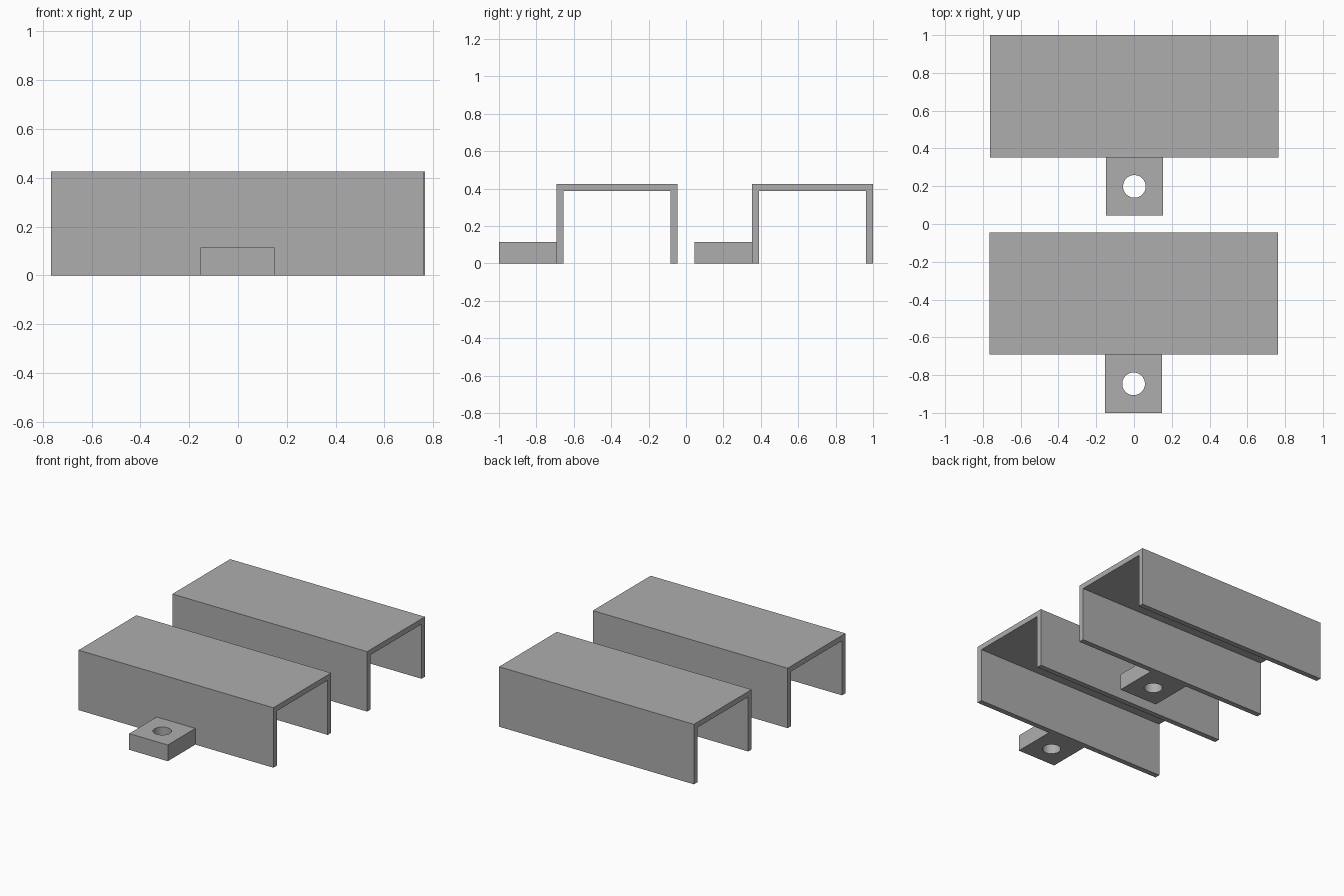
import bpy
import bmesh
from math import radians

cube = bpy.data.objects.get("Cube")
if cube:
    bpy.data.objects.remove(cube, do_unlink=True)

GREY = (0.42, 0.42, 0.42, 1)
grey = bpy.data.materials.new("plain grey")
grey.use_nodes = True
grey.diffuse_color = GREY
grey.node_tree.nodes["Principled BSDF"].inputs["Base Color"].default_value = GREY

LENGTH, DEPTH, HEIGHT, WALL = 1.528, 0.647, 0.425, 0.038
TAB_WIDTH, TAB_DEPTH, TAB_HEIGHT, HOLE_RADIUS = 0.303, 0.308, 0.115, 0.06


def make_channel(name, x, y):
    """Upside-down U profile, open at both ends, extruded along x."""
    top, inner = HEIGHT, HEIGHT - WALL
    profile = [(0, 0), (0, top), (DEPTH, top), (DEPTH, 0),
               (DEPTH - WALL, 0), (DEPTH - WALL, inner), (WALL, inner), (WALL, 0)]
    bm = bmesh.new()
    face = bm.faces.new([bm.verts.new((x - LENGTH / 2, y + py, pz)) for py, pz in profile])
    result = bmesh.ops.extrude_face_region(bm, geom=[face])
    moved = [v for v in result["geom"] if isinstance(v, bmesh.types.BMVert)]
    bmesh.ops.translate(bm, verts=moved, vec=(LENGTH, 0, 0))
    bmesh.ops.recalc_face_normals(bm, faces=bm.faces)
    mesh = bpy.data.meshes.new(name)
    bm.to_mesh(mesh)
    bm.free()
    obj = bpy.data.objects.new(name, mesh)
    bpy.context.collection.objects.link(obj)
    mesh.materials.append(grey)


def make_tab(name, x, y):
    """Mounting block with a round hole drilled straight through."""
    centre = (x, y + TAB_DEPTH / 2, TAB_HEIGHT / 2)
    bpy.ops.mesh.primitive_cylinder_add(vertices=48, radius=HOLE_RADIUS, depth=0.4, location=centre)
    drill = bpy.context.object
    drill.hide_render = True
    bpy.ops.mesh.primitive_cube_add(size=1, location=centre)
    tab = bpy.context.object
    tab.name = name
    tab.scale = (TAB_WIDTH, TAB_DEPTH, TAB_HEIGHT)
    bpy.ops.object.transform_apply(location=False, rotation=False, scale=True)
    tab.data.materials.append(grey)
    cut = tab.modifiers.new("screw_hole", 'BOOLEAN')
    cut.operation = 'DIFFERENCE'
    cut.solver = 'EXACT'
    cut.object = drill
    bpy.ops.object.modifier_apply(modifier=cut.name)
    bpy.data.objects.remove(drill, do_unlink=True)
    bpy.ops.object.shade_smooth_by_angle(angle=radians(30))


# Two matching brackets, one behind the other
for side, x, y in (("front", -0.002, -1.0), ("back", 0.002, 0.045)):
    make_tab(side + "_mounting_tab", x, y)
    make_channel(side + "_channel", x, y + TAB_DEPTH)
